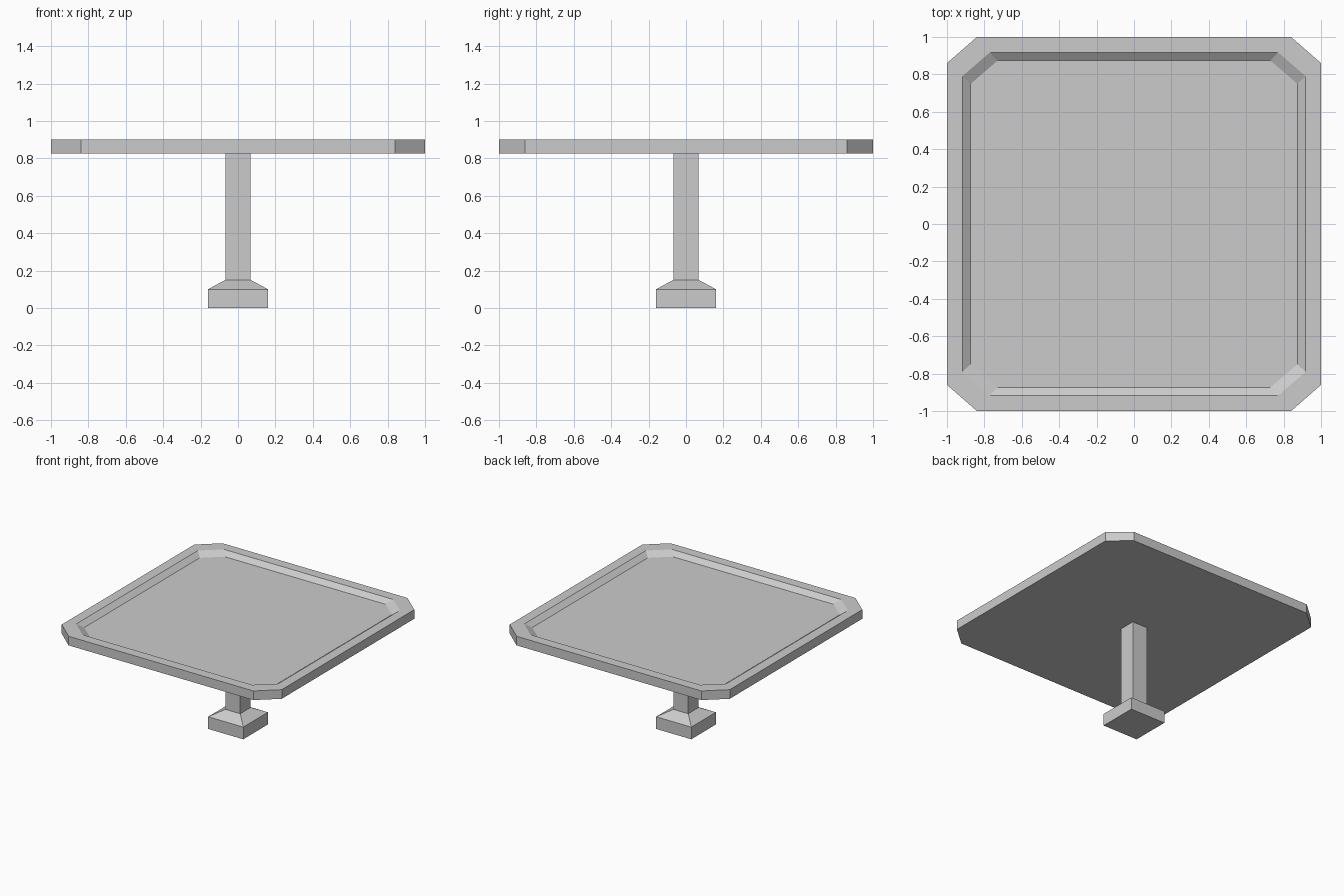
import bpy
import bmesh

cube = bpy.data.objects.get("Cube")
if cube:
    bpy.data.objects.remove(cube, do_unlink=True)

grey = bpy.data.materials.new("plain_grey")
grey.use_nodes = True
grey.diffuse_color = (0.6, 0.6, 0.6, 1)
grey.node_tree.nodes["Principled BSDF"].inputs["Base Color"].default_value = (0.6, 0.6, 0.6, 1)


def octagon(half, cut_x, cut_y):
    """Square outline with clipped corners, counter-clockwise."""
    quarter = [(half, cut_y), (cut_x, half)]
    right_to_left = quarter + [(-x, y) for x, y in reversed(quarter)]
    return right_to_left + [(-x, -y) for x, y in right_to_left]


def square(half):
    return [(half, half), (-half, half), (-half, -half), (half, -half)]


def loft(name, sections):
    """Solid through a stack of (outline, height) sections, capped at both ends."""
    bm = bmesh.new()
    rings = [[bm.verts.new((x, y, z)) for x, y in outline] for outline, z in sections]
    for low, high in zip(rings, rings[1:]):
        for i in range(len(low)):
            j = (i + 1) % len(low)
            bm.faces.new((low[i], low[j], high[j], high[i]))
    bm.faces.new(rings[0][::-1])
    bm.faces.new(rings[-1])
    mesh = bpy.data.meshes.new(name)
    bm.to_mesh(mesh)
    bm.free()
    mesh.materials.append(grey)
    obj = bpy.data.objects.new(name, mesh)
    bpy.context.collection.objects.link(obj)
    return obj


# Table top: clipped square slab with a shallow sloped recess
outer = octagon(1.0, 0.84, 0.86)
loft("table_top", [
    (outer, 0.825),
    (outer, 0.9),
    (octagon(0.918, 0.77, 0.79), 0.9),
    (octagon(0.873, 0.73, 0.75), 0.867),
])

# Foot with sloped shoulders rising into the column
loft("pedestal", [
    (square(0.16), 0.0),
    (square(0.16), 0.1),
    (square(0.068), 0.15),
    (square(0.068), 0.825),
])
